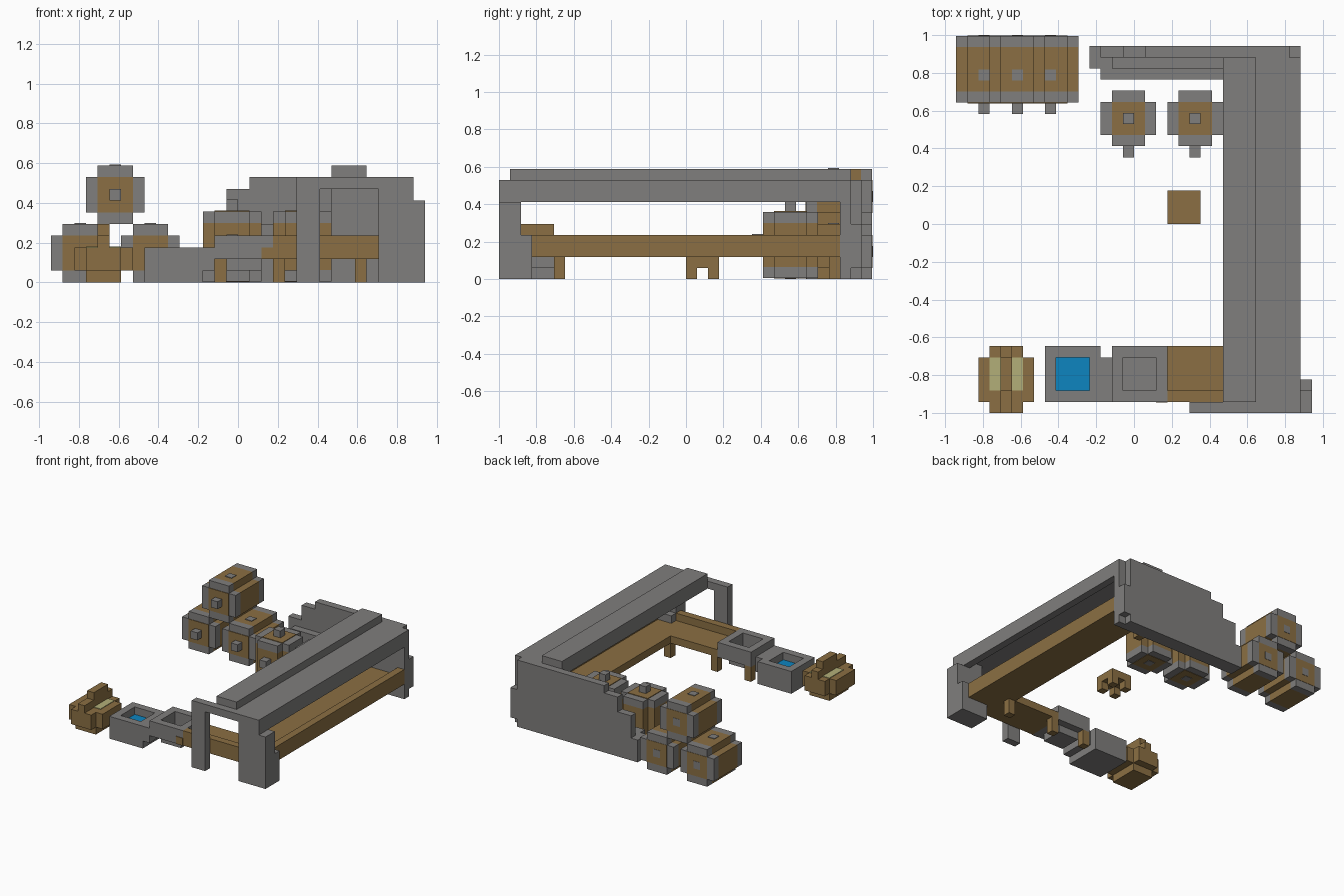
import bpy, bmesh
from mathutils import Vector

cube = bpy.data.objects.get("Cube")
if cube:
    bpy.data.objects.remove(cube, do_unlink=True)

U = 1 / 17   # one building block


def material(name, rgb):
    m = bpy.data.materials.new(name)
    m.use_nodes = True
    m.diffuse_color = (*rgb, 1)
    m.node_tree.nodes["Principled BSDF"].inputs["Base Color"].default_value = (*rgb, 1)
    return m


GREY = material("stone grey", (0.215, 0.21, 0.205))
BROWN = material("wood brown", (0.258, 0.159, 0.056))
BLUE = material("water blue", (0.004, 0.235, 0.53))
YELLOW = material("pale yellow", (0.45, 0.43, 0.19))


def prism(bm, outline, z0, z1, place=None):
    """Extrude an xy outline from z0 to z1, optionally remapping points."""
    place = place or (lambda x, y, z: (x, y, z))
    rings = [[bm.verts.new(Vector(place(x, y, z)) * U) for x, y in outline] for z in (z0, z1)]
    n = len(outline)
    bm.faces.new(rings[0])
    bm.faces.new(rings[1])
    for i in range(n):
        j = (i + 1) % n
        bm.faces.new((rings[0][i], rings[0][j], rings[1][j], rings[1][i]))


def box(bm, b, place=None):
    x0, x1, y0, y1, z0, z1 = b
    prism(bm, [(x0, y0), (x1, y0), (x1, y1), (x0, y1)], z0, z1, place)


def finish(name, mat, bm):
    bmesh.ops.recalc_face_normals(bm, faces=bm.faces)
    mesh = bpy.data.meshes.new(name)
    bm.to_mesh(mesh)
    bm.free()
    mesh.materials.append(mat)
    obj = bpy.data.objects.new(name, mesh)
    bpy.context.collection.objects.link(obj)


def part(name, mat, boxes, place=None):
    """Boxes are (x0, x1, y0, y1, z0, z1) in blocks."""
    bm = bmesh.new()
    for b in boxes:
        box(bm, b, place)
    finish(name, mat, bm)


PLUS = [(-1.5, -2.5), (1.5, -2.5), (1.5, -1.5), (2.5, -1.5), (2.5, 1.5), (1.5, 1.5),
        (1.5, 2.5), (-1.5, 2.5), (-1.5, 1.5), (-2.5, 1.5), (-2.5, -1.5), (-1.5, -1.5)]
T = 0.08   # thickness of inlaid plates


def barrel(name, place, side):
    """Barrel along local z, knob on the +z end, a bung or tap on one side."""
    bm = bmesh.new()
    prism(bm, PLUS, 1, 5, place)
    finish(name + "_staves", BROWN, bm)
    bm = bmesh.new()
    prism(bm, PLUS, 0, 1, place)
    prism(bm, PLUS, 5, 6, place)
    finish(name + "_rims", GREY, bm)
    part(name + "_heads", BROWN, [(-1.5, 1.5, -1.5, 1.5, 6, 6 + T),
                                  (-1.5, 1.5, -1.5, 1.5, -T / 2, 0)], place)
    part(name + "_fittings", GREY, [(-.5, .5, -.5, .5, 6, 7),
                                    (-.5, .5, -.5, .5, -T, 0), side], place)


# Three barrels lying in a stack
for i, (cx, cz) in enumerate([(-13.5, 2.5), (-7.5, 2.5), (-10.5, 7.5)]):
    barrel(f"lying_barrel_{i + 1}", lambda x, y, z, cx=cx, cz=cz: (cx + x, 17 - z - T, cz + y),
           (-.5, .5, 2.5, 2.5 + T, 3, 4))

# Two upright barrels with taps
for i, cx in enumerate([-.5, 5.5]):
    barrel(f"upright_barrel_{i + 1}", lambda x, y, z, cx=cx: (cx + x, 9.5 + y, z + T),
           (-.5, .5, -3.5, -2.5, 3, 4))

# Back wall with stepped left end
part("back_wall", GREY, [
    (-3, 14, 15, 16, 0, 6), (14, 15, 15, 16, 1, 5),
    (-1, 14, 15, 16, 6, 8), (1, 14, 15, 16, 8, 9),
    (-4, -3, 14, 16, 0, 3), (-3, -2, 14, 15, 0, 3),
    (-2, 8, 14, 15, 0, 5), (8, 15, 14, 15, 0, 8)])
part("wall_ledge", GREY, [(-3, 8, 13, 14, 2, 3)])

# Roof, ridge and front arch
part("roof", GREY, [(8, 15, -16, 15, 8, 9), (14, 15, -15, 14, 7, 8)])
part("roof_ridge", GREY, [(8, 11, -16, 15, 9, 10)])
part("front_arch", GREY, [
    (5, 7, -17, -16, 0, 8), (5, 15, -17, -16, 8, 9),
    (12, 16, -17, -15, 0, 7), (12, 15, -17, -15, 7, 8),
    (12, 16, -15, -14, 0, 4)])

# Counter: inner top with a raised outer lip
part("counter_top", BROWN, [(3, 12, -16, -11, 2, 3), (12, 15, -14, -11, 2, 3),
                            (10, 15, -11, 14, 2, 3)])
part("counter_lip", BROWN, [(3, 12, -16, -15, 3, 4), (14, 15, -14, 14, 3, 4)])
part("counter_legs", BROWN, [(x, x + 1, y, y + 1, 0, 2)
                             for x, y in [(-2, -12), (3, -12), (10, -12), (10, 13)]])


def basin(name, x0, z0, z1, floor):
    """Square five-block basin with a three-block opening."""
    x1 = x0 + 5
    part(name, GREY, [
        (x0, x1, -16, -15, z0, z1), (x0, x1, -12, -11, z0, z1),
        (x0, x0 + 1, -15, -12, z0, z1), (x1 - 1, x1, -15, -12, z0, z1),
        (x0 + 1, x1 - 1, -15, -12, *floor)])


# Sink and water trough
basin("sink", -2, 2, 4, (1, 2))
part("sink_corner_panel", BROWN, [(2, 3, -16.08, -16, 2, 3)])
basin("water_trough", -8, 0, 3, (0, 1.9))
part("water", BLUE, [(-7, -4, -15, -12, 1.9, 2)])
part("trough_link", GREY, [(-3, -2, -16, -12, 1, 3)])

# Basket with a stepped handle and pale filling
part("basket", BROWN, [
    (-14, -13, -16, -12, 1, 3), (-10, -9, -16, -12, 1, 3),
    (-13, -10, -17, -11, 1, 3), (-13, -10, -16, -12, 0, 1)])
part("basket_handle", BROWN, [(-12, -11, -17, -11, 3, 4), (-12, -11, -15, -12, 4, 5)])
part("basket_filling", YELLOW, [(x, x + 1, -15, -12, 3, 3 + T) for x in (-13, -11)])

# Stool
part("stool", BROWN, [(3, 6, 0, 3, 1, 2)] +
     [(x, x + 1, y, y + 1, 0, 1) for x in (3, 5) for y in (0, 2)])
